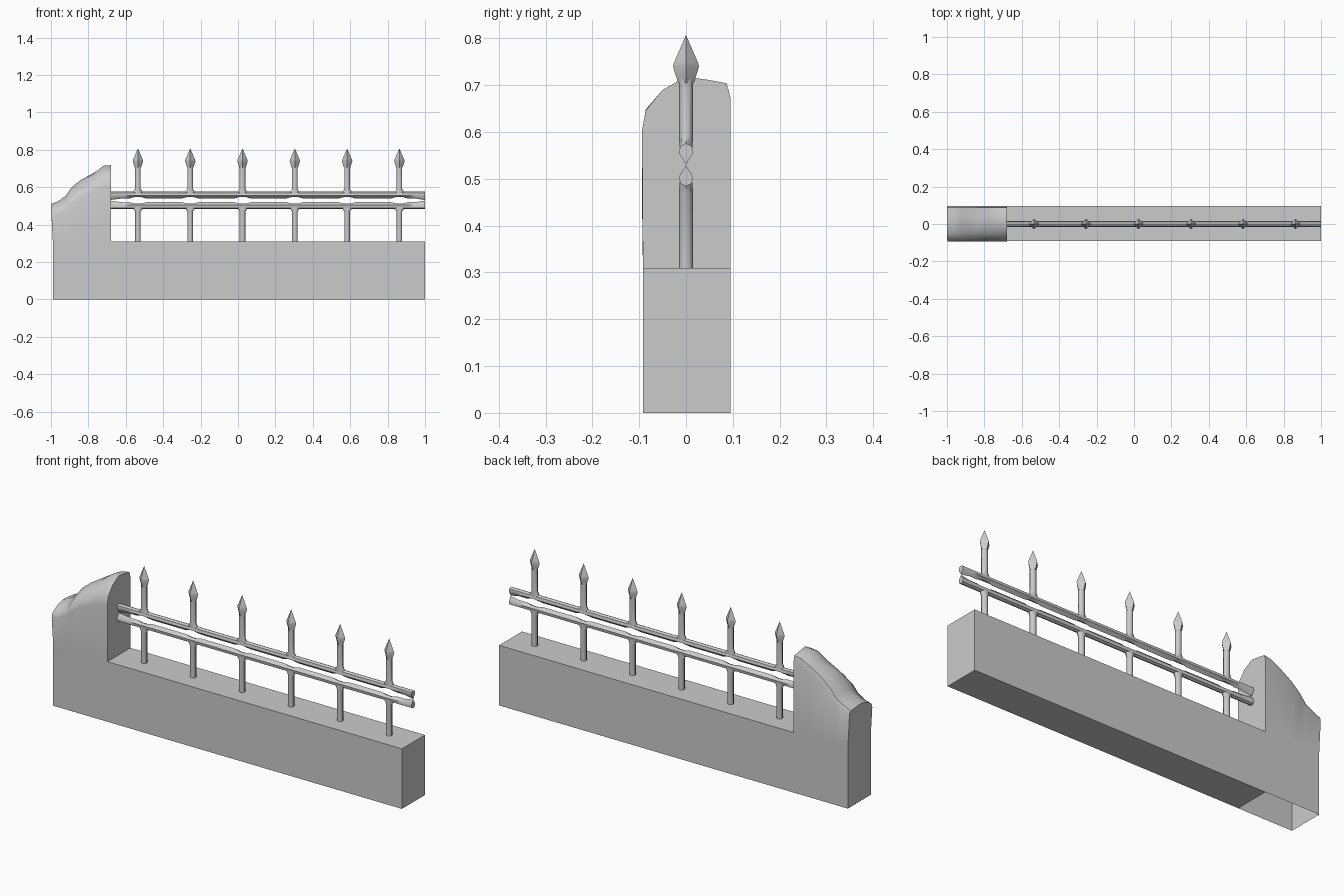
import bpy, bmesh, math, random

if "Cube" in bpy.data.objects:
    bpy.data.objects.remove(bpy.data.objects["Cube"])

random.seed(4)
POSTS = [-0.535 + 0.2796 * i for i in range(6)]
MID = 0.53


def finish(name, bm, smooth=None):
    bmesh.ops.recalc_face_normals(bm, faces=bm.faces)
    me = bpy.data.meshes.new(name)
    bm.to_mesh(me)
    bm.free()
    ob = bpy.data.objects.new(name, me)
    bpy.context.collection.objects.link(ob)
    if smooth:
        bpy.ops.object.select_all(action='DESELECT')
        ob.select_set(True)
        bpy.context.view_layer.objects.active = ob
        bpy.ops.object.shade_smooth_by_angle(angle=math.radians(smooth))
    return ob


def loft(bm, rings, closed=True, caps=(True, True)):
    loops = [[bm.verts.new(p) for p in r] for r in rings]
    n = len(loops[0])
    for a, b in zip(loops, loops[1:]):
        for i in range(n if closed else n - 1):
            j = (i + 1) % n
            bm.faces.new((a[i], a[j], b[j], b[i]))
    for loop, cap in ((loops[0], caps[0]), (loops[-1], caps[1])):
        if cap:
            bm.faces.new(loop)


# low wall
bm = bmesh.new()
loft(bm, [[(x, -0.092, 0), (x, 0.095, 0), (x, 0.095, 0.31), (x, -0.092, 0.31)]
          for x in (-0.68, 1.0)], caps=(False, True))
finish("low_wall", bm)

# weathered stone pillar: cross-sections along x, open underneath
ridge = [(-0.99, 0.51), (-0.96, 0.53), (-0.92, 0.555), (-0.89, 0.595), (-0.84, 0.635),
         (-0.78, 0.672), (-0.72, 0.71), (-0.68, 0.718)]
crown = [(-0.094, 0.115), (-0.086, 0.072), (-0.05, 0.028), (0.0, 0.0),
         (0.05, 0.007), (0.087, 0.014), (0.095, 0.045)]
rings = []
for k, (x, h) in enumerate(ridge):
    fade = 0.5 + 0.5 * k / 7
    pts = [(-0.092, 0), (-0.092, 0.31)]
    pts += [(y, h - d * fade + (random.uniform(-0.006, 0.006) if 0 < k < 7 else 0))
            for y, d in crown]
    pts += [(0.095, 0.31), (0.095, 0)]
    ring = []
    for y, z in pts:
        lean = 0.01 * max(0, (z - 0.33) / 0.17) if k == 0 else 0
        ring.append((x - lean, y, z))
    rings.append(ring)
bm = bmesh.new()
loft(bm, rings, closed=False)
finish("stone_pillar", bm, 40)

# twin diamond rails, opening around every upright and meeting at the ends
stations = [(-0.69, 0.001), (-0.61, 0.011)]
for p in POSTS:
    stations += [(p - 0.045, 0.010), (p - 0.015, 0.018), (p + 0.015, 0.018), (p + 0.045, 0.010)]
stations += [(0.95, 0.010), (1.0, 0.001)]
for name, s in (("upper_rail", 1), ("lower_rail", -1)):
    bm = bmesh.new()
    loft(bm, [[(x, 0, MID + s * g), (x, 0.015, MID + s * 0.025),
               (x, 0.012, MID + s * 0.04), (x, 0, MID + s * 0.046),
               (x, -0.012, MID + s * 0.04), (x, -0.015, MID + s * 0.025)]
              for x, g in stations])
    finish(name, bm, 50)

# uprights flaring into the rails, with pointed spear heads
lower = [(0.30, 0.015, 0.015), (0.47, 0.015, 0.015), (0.488, 0.027, 0.014), (0.505, 0.03, 0.012)]
upper = [(0.555, 0.03, 0.012), (0.572, 0.027, 0.014), (0.59, 0.015, 0.015), (0.715, 0.015, 0.015)]
spear = [(0.705, 0.017), (0.74, 0.028), (0.75, 0.025), (0.806, 0.0006)]


def oval(x, z, rx, ry, n):
    return [(x + rx * math.cos(2 * math.pi * i / n), ry * math.sin(2 * math.pi * i / n), z)
            for i in range(n)]


for i, px in enumerate(POSTS, 1):
    for label, prof in (("lower_post", lower), ("upper_post", upper)):
        bm = bmesh.new()
        loft(bm, [oval(px, z, rx, ry, 8) for z, rx, ry in prof])
        finish(f"{label}_{i}", bm, 50)
    bm = bmesh.new()
    loft(bm, [oval(px, z, r, r, 4) for z, r in spear])
    finish(f"spear_head_{i}", bm, 35)
